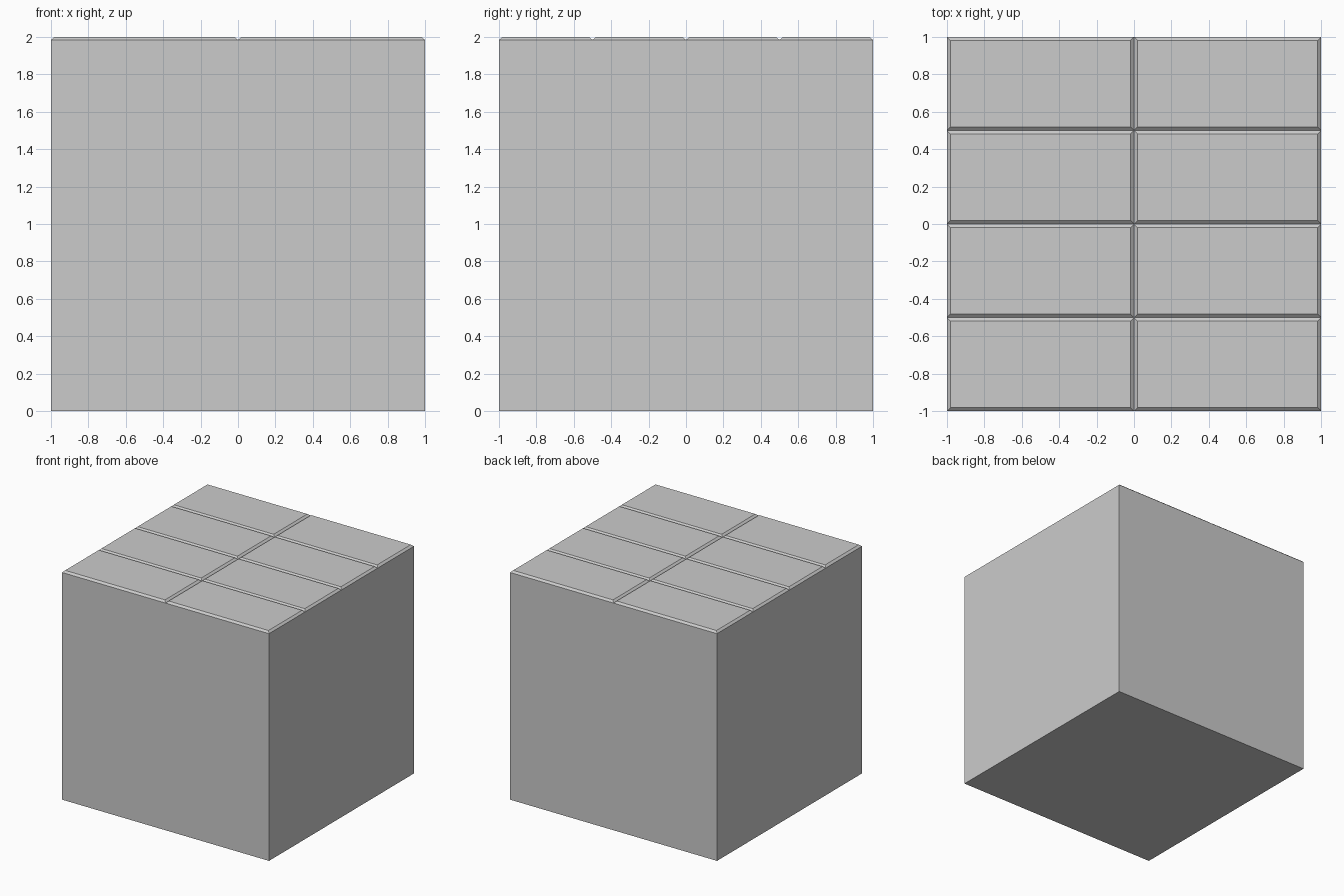
import bpy, bmesh
from mathutils import Matrix, Vector

if "Cube" in bpy.data.objects:
    bpy.data.objects.remove(bpy.data.objects["Cube"])

SIZE = 2.0
BEVEL_W = 0.018   # chamfer width on each tile
BEVEL_H = 0.016   # chamfer height on each tile
BASE_H = SIZE - BEVEL_H

# Block body, standing on the ground
bm = bmesh.new()
bmesh.ops.create_cube(bm, size=1.0, matrix=Matrix.Translation((0, 0, BASE_H / 2))
                      @ Matrix.Diagonal((SIZE, SIZE, BASE_H, 1)))


def top_faces():
    bm.normal_update()
    return [f for f in bm.faces if f.normal.z > 0.9]


def cut_top(co, normal):
    faces = top_faces()
    edges = {e for f in faces for e in f.edges}
    verts = {v for f in faces for v in f.verts}
    bmesh.ops.bisect_plane(bm, geom=faces + list(edges) + list(verts), dist=1e-5,
                           plane_co=Vector(co), plane_no=Vector(normal))


# Divide the top into 2 x 4 tiles
cut_top((0, 0, 0), (1, 0, 0))
for y in (-0.5, 0.0, 0.5):
    cut_top((0, y, 0), (0, 1, 0))

# Raise each tile with chamfered edges, leaving V grooves between
bmesh.ops.inset_individual(bm, faces=top_faces(), thickness=BEVEL_W,
                           depth=BEVEL_H, use_even_offset=True)
bm.normal_update()

mesh = bpy.data.meshes.new("tiled_block")
bm.to_mesh(mesh)
bm.free()
bpy.context.collection.objects.link(bpy.data.objects.new("tiled_block", mesh))
